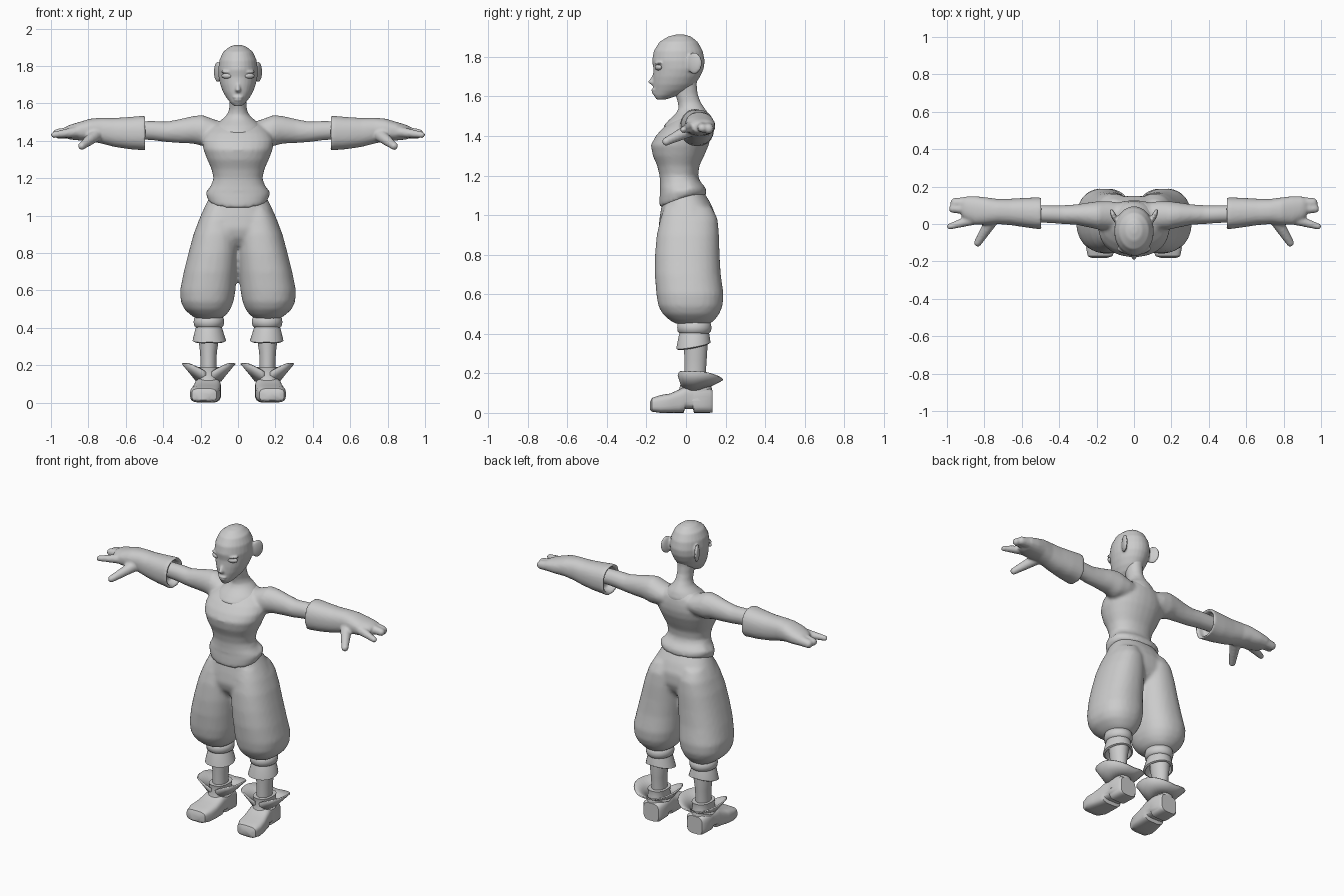
import bpy, bmesh, math
from mathutils import Vector, Matrix

grey = bpy.data.materials.new("plain_grey")
grey.diffuse_color = (0.6, 0.6, 0.6, 1)


def loft(bm, rings, axis="z", side=1, n=28, p=2.0, zfun=None):
    """Closed loft; each ring is (position, a0, a1, b0, b1) across the axis."""
    loops = []
    for t, a0, a1, b0, b1 in rings:
        loop = []
        for i in range(n):
            ang = 2 * math.pi * (i + 0.5) / n
            c, s = math.cos(ang), math.sin(ang)
            c = math.copysign(abs(c) ** (2 / p), c)
            s = math.copysign(abs(s) ** (2 / p), s)
            a = (a0 + a1) / 2 + c * (a1 - a0) / 2
            b = (b0 + b1) / 2 + s * (b1 - b0) / 2
            x, y, z = {"z": (a, b, t), "x": (t, a, b), "y": (a, t, b)}[axis]
            if zfun:
                z += zfun(t, c, s)
            loop.append(bm.verts.new((x * side, y, z)))
        loops.append(loop)
    for l0, l1 in zip(loops, loops[1:]):
        for i in range(n):
            j = (i + 1) % n
            bm.faces.new((l0[i], l0[j], l1[j], l1[i]))
    bm.faces.new(loops[0])
    bm.faces.new(loops[-1])


def centred(rows):
    return [(z, -h, h, f, b) for z, h, f, b in rows]


def blob(bm, loc, scale, rot=0.0, side=1):
    m = Matrix.Translation((loc[0] * side, loc[1], loc[2])) @ Matrix.Rotation(rot * side, 4, "Z") @ Matrix.Diagonal((*scale, 1))
    bmesh.ops.create_uvsphere(bm, u_segments=20, v_segments=12, radius=1, matrix=m)


def finger(bm, a, b, r0, r1, side):
    """Tapered capsule from a to b."""
    a, b = Vector((a[0] * side, a[1], a[2])), Vector((b[0] * side, b[1], b[2]))
    for k in range(9):
        t = k / 8
        r = r0 + (r1 - r0) * t
        bmesh.ops.create_icosphere(bm, subdivisions=2, radius=r, matrix=Matrix.Translation(a.lerp(b, t)))


def finish(name, bm, voxel=None, smooth=3, angle=40):
    bmesh.ops.recalc_face_normals(bm, faces=bm.faces)
    me = bpy.data.meshes.new(name)
    bm.to_mesh(me)
    bm.free()
    me.materials.append(grey)
    ob = bpy.data.objects.new(name, me)
    bpy.context.collection.objects.link(ob)
    if voxel:
        r = ob.modifiers.new("merge", "REMESH")
        r.mode, r.voxel_size, r.use_smooth_shade = "VOXEL", voxel, True
        s = ob.modifiers.new("soften", "SMOOTH")
        s.iterations, s.factor = smooth, 0.5
        me.shade_smooth()
    else:
        bpy.ops.object.select_all(action="DESELECT")
        ob.select_set(True)
        bpy.context.view_layer.objects.active = ob
        bpy.ops.object.shade_smooth_by_angle(angle=math.radians(angle))
    return ob


# Head with nose, lips, ears and eyelids
bm = bmesh.new()
loft(bm, centred([(1.913, .015, -.05, -.01), (1.903, .045, -.09, .025), (1.875, .08, -.135, .06),
                  (1.83, .1, -.163, .085), (1.78, .106, -.172, .095), (1.74, .104, -.165, .09),
                  (1.70, .095, -.167, .072), (1.66, .08, -.167, .045), (1.63, .062, -.165, .015),
                  (1.605, .042, -.163, -.04), (1.585, .02, -.15, -.10)]))
loft(bm, centred([(1.71, .008, -.168, -.14), (1.69, .012, -.182, -.14), (1.672, .017, -.194, -.14),
                  (1.66, .014, -.18, -.14)]), n=12)
blob(bm, (0, -.162, 1.633), (.028, .014, .007))
blob(bm, (0, -.16, 1.619), (.023, .014, .007))
for s in (1, -1):
    blob(bm, (.108, .042, 1.768), (.014, .042, .055), -.42, s)
    blob(bm, (.06, -.14, 1.768), (.034, .016, .007), .35, s)
finish("head", bm, .0065, 3)

# Eyes
for s, nm in ((1, "left"), (-1, "right")):
    bm = bmesh.new()
    blob(bm, (.06, -.14, 1.747), (.03, .015, .015), .4, s)
    finish(nm + "_eye", bm)

# Neck and bare upper chest
bm = bmesh.new()
loft(bm, centred([(1.71, .055, -.07, .06), (1.66, .05, -.068, .055), (1.61, .046, -.055, .06),
                  (1.57, .047, -.042, .075), (1.54, .058, -.038, .095), (1.515, .085, -.05, .112),
                  (1.48, .125, -.088, .123), (1.45, .13, -.114, .12), (1.40, .1, -.11, .1)]))
finish("neck", bm, .01, 3)

# Shirt: torso, sleeves and hem that dips at the front
bm = bmesh.new()
loft(bm, centred([(1.51, .09, -.015, .10), (1.48, .14, -.07, .12), (1.44, .175, -.118, .126),
                  (1.40, .192, -.153, .126), (1.355, .186, -.178, .116), (1.30, .165, -.168, .092),
                  (1.25, .142, -.146, .068), (1.20, .131, -.134, .061), (1.16, .145, -.132, .075),
                  (1.13, .166, -.133, .093)]), p=2.2)
loft(bm, centred([(1.15, .15, -.13, .08), (1.125, .173, -.133, .10), (1.10, .165, -.135, .105), (1.088, .16, -.13, .1)]),
     p=2.2, zfun=lambda t, c, s: -.05 * max(0, -s) * (1.15 - t) / .06 + (.012 if s > .3 else 0))
for s in (1, -1):
    loft(bm, [(.05, -.01, .11, 1.40, 1.49), (.13, -.03, .122, 1.38, 1.515), (.19, -.03, .122, 1.372, 1.538),
              (.24, -.018, .115, 1.385, 1.532), (.31, -.004, .105, 1.388, 1.516), (.38, 0, .1, 1.393, 1.502),
              (.45, .005, .1, 1.402, 1.506), (.56, .01, .1, 1.41, 1.505)], "x", s)
finish("shirt", bm, .011, 3)

# Baggy trousers: hips and two ballooning legs
bm = bmesh.new()
loft(bm, centred([(1.125, .14, -.11, .085), (1.06, .172, -.122, .125), (1.0, .2, -.132, .15),
                  (.93, .222, -.14, .15), (.88, .2, -.125, .13), (.84, .12, -.09, .09)]), p=2.3)
for s in (1, -1):
    loft(bm, [(1.04, .03, .175, -.11, .13), (.98, .005, .208, -.13, .16), (.9, -.005, .238, -.148, .167),
              (.8, -.002, .265, -.157, .17), (.7, .006, .29, -.158, .176), (.6, .013, .31, -.15, .19),
              (.54, .024, .306, -.14, .185), (.5, .04, .288, -.118, .168), (.47, .062, .255, -.085, .145),
              (.45, .09, .225, -.05, .122)], side=s, p=2.3)
finish("trousers", bm, .013, 3)

for s, nm in ((1, "left_"), (-1, "right_")):
    # Lower leg
    bm = bmesh.new()
    loft(bm, [(.46, .1, .215, -.025, .11), (.35, .1, .213, -.012, .11), (.27, .113, .203, -.008, .105),
              (.2, .115, .2, -.008, .1), (.1, .115, .2, -.008, .1)], side=s)
    finish(nm + "lower_leg", bm)

    # Rounded knee band
    bm = bmesh.new()
    loft(bm, [(.462, .09, .222, -.03, .115), (.455, .077, .234, -.042, .125), (.43, .073, .238, -.045, .13),
              (.41, .077, .234, -.042, .125), (.4, .09, .222, -.03, .115)], side=s)
    finish(nm + "knee_band", bm, angle=60)

    # Flared cuff with wavy lower edge
    bm = bmesh.new()
    loft(bm, [(.412, .09, .22, -.03, .115), (.4, .085, .227, -.035, .118), (.34, .064, .243, -.05, .125),
              (.335, .075, .232, -.04, .117), (.36, .1, .213, -.012, .11)], side=s,
         zfun=lambda t, c, q: (.016 * q - .008 * abs(c)) if t < .35 else 0)
    finish(nm + "leg_cuff", bm)

    # Boot foot with stepped sole
    bm = bmesh.new()
    loft(bm, [(-.182, .145, .225, .015, .055), (-.172, .115, .247, .006, .076), (-.13, .098, .256, 0, .09),
              (-.08, .093, .25, 0, .098), (-.035, .092, .238, 0, .118), (-.012, .092, .235, 0, .13),
              (-.005, .092, .233, .02, .13), (.035, .092, .225, .02, .13), (.04, .092, .225, 0, .13),
              (.12, .09, .222, 0, .125), (.134, .102, .21, .003, .115)], "y", s, p=3.6)
    finish(nm + "boot_foot", bm, angle=45)

    # Boot shaft
    bm = bmesh.new()
    loft(bm, [(.06, .096, .226, -.05, .134), (.12, .1, .22, -.035, .132), (.16, .105, .212, -.025, .122),
              (.19, .1, .215, -.03, .125)], side=s, p=2.4)
    finish(nm + "boot_shaft", bm)

    # Flaring boot collar, split by a notch at the front
    bm = bmesh.new()
    n, loops = 32, []
    for k in (0, .5, 1):
        loop = []
        for i in range(n + 1):
            a = math.radians(-90 + 12 + i * 336 / n)
            notch = min(1, min(i, n - i) / 4)
            back, flank = max(0, math.sin(a)), abs(math.cos(a))
            r = .064 + k * (.012 + notch * (.038 + .025 * flank + .024 * back))
            z = .115 + k * (.05 + notch * (.045 - .042 * back ** 2)) + .015 * back * (1 - k)
            loop.append(bm.verts.new((s * (.157 + r * math.cos(a)), .047 + r * math.sin(a), z)))
        loops.append(loop)
    for l0, l1 in zip(loops, loops[1:]):
        for i in range(n):
            bm.faces.new((l0[i], l0[i + 1], l1[i + 1], l1[i]))
    ob = finish(nm + "boot_collar", bm)
    m = ob.modifiers.new("thickness", "SOLIDIFY")
    m.thickness, m.offset = .008, 0

    # Glove: hollow cuff, palm, fingers and thumb
    bm = bmesh.new()
    loft(bm, [(.545, .01, .105, 1.39, 1.495), (.54, -.005, .12, 1.37, 1.512), (.497, -.01, .125, 1.365, 1.517),
              (.495, -.027, .142, 1.347, 1.533), (.515, -.027, .142, 1.35, 1.533), (.58, -.018, .14, 1.355, 1.527),
              (.66, -.006, .135, 1.367, 1.522), (.73, 0, .134, 1.385, 1.523), (.79, -.004, .142, 1.398, 1.518),
              (.85, -.004, .149, 1.402, 1.5), (.9, .02, .147, 1.407, 1.485), (.92, .035, .14, 1.415, 1.475)], "x", s, p=2.3)
    finger(bm, (.86, .113, 1.447), (.955, .113, 1.437), .035, .028, s)
    finger(bm, (.86, .078, 1.452), (.967, .082, 1.44), .033, .024, s)
    finger(bm, (.84, .03, 1.45), (.983, -.013, 1.432), .033, .018, s)
    finger(bm, (.76, .02, 1.43), (.835, -.1, 1.372), .036, .022, s)
    finish(nm + "glove", bm, .008, 3)
